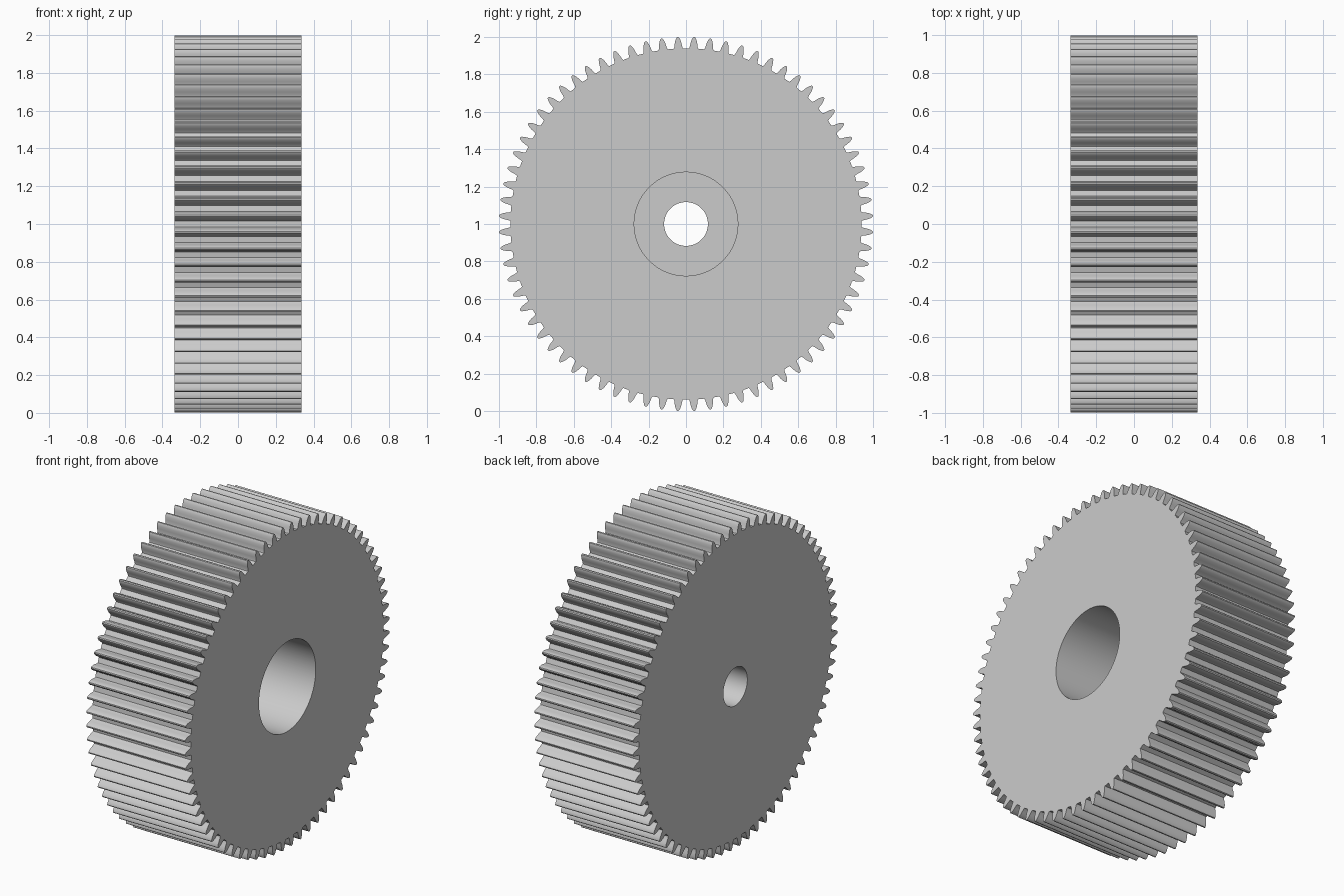
import bpy, bmesh, math

if "Cube" in bpy.data.objects:
    bpy.data.objects.remove(bpy.data.objects["Cube"])

TEETH = 72
HALF_W = 0.337          # half face width along x
BORE, COUNTERBORE = 0.117, 0.277
FLOOR_X = -0.06         # depth where the wide bore steps to the narrow one
AXIS_Z = 1.0

# half tooth: (radius, half width as a fraction of the tooth pitch)
HALF_TOOTH = [(0.939, 0.31), (0.947, 0.26), (0.965, 0.22),
              (0.982, 0.165), (0.994, 0.10), (1.0, 0.04)]

# full tooth profile, repeated around the rim
tooth = [(r, -f) for r, f in HALF_TOOTH] + [(r, f) for r, f in reversed(HALF_TOOTH)]
pitch = 2 * math.pi / TEETH
rim = [(r, (i + 0.5 + f) * pitch) for i in range(TEETH) for r, f in tooth]

bm = bmesh.new()


def ring(x, radius=None):
    """Closed ring of vertices: toothed rim, or a plain circle of given radius."""
    out = []
    for r, a in rim:
        d = radius or r
        out.append(bm.verts.new((x, d * math.cos(a), AXIS_Z + d * math.sin(a))))
    return out


# rings follow the gear's section: rim, back face, narrow bore, step, wide bore
rings = [ring(HALF_W), ring(-HALF_W), ring(-HALF_W, BORE), ring(FLOOR_X, BORE),
         ring(FLOOR_X, COUNTERBORE), ring(HALF_W, COUNTERBORE)]
n = len(rim)
for k, a in enumerate(rings):
    b = rings[(k + 1) % len(rings)]
    for i in range(n):
        j = (i + 1) % n
        bm.faces.new((a[i], a[j], b[j], b[i]))
bmesh.ops.recalc_face_normals(bm, faces=bm.faces)

mesh = bpy.data.meshes.new("spur_gear")
bm.to_mesh(mesh)
bm.free()
gear = bpy.data.objects.new("spur_gear", mesh)
bpy.context.collection.objects.link(gear)
bpy.context.view_layer.objects.active = gear
gear.select_set(True)
bpy.ops.object.shade_smooth_by_angle(angle=math.radians(30))
